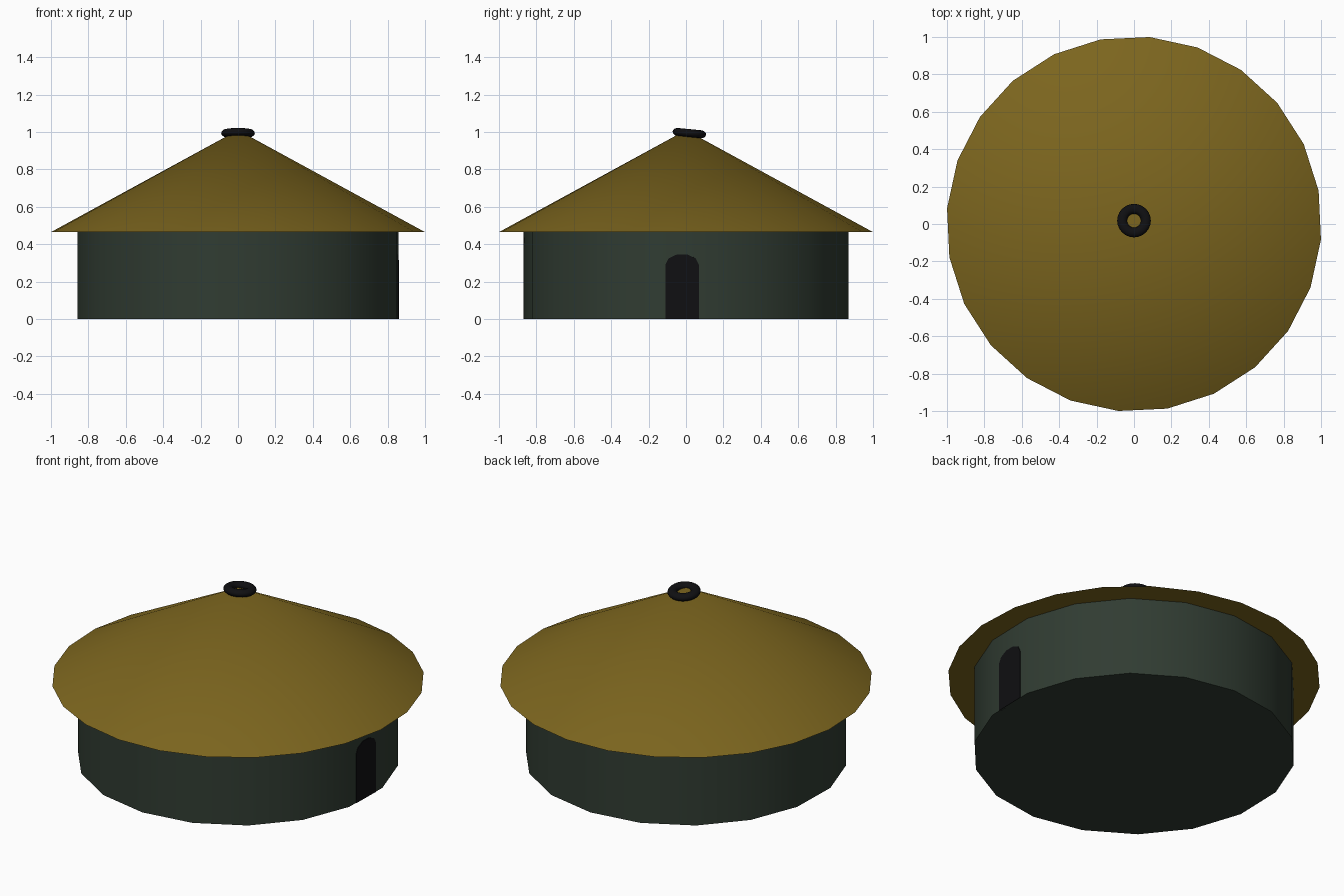
import bpy
import bmesh
from math import radians, cos, sin, pi

if "Cube" in bpy.data.objects:
    bpy.data.objects.remove(bpy.data.objects["Cube"])


def material(name, rgb):
    m = bpy.data.materials.new(name)
    m.diffuse_color = (*rgb, 1)
    m.use_nodes = True
    m.node_tree.nodes["Principled BSDF"].inputs["Base Color"].default_value = m.diffuse_color
    return m


THATCH = material("thatch", (0.20, 0.13, 0.013))
GREEN = material("green_wall", (0.030, 0.045, 0.032))
BLACK = material("black", (0.005, 0.005, 0.006))


def finish(name, mat, smooth=True):
    ob = bpy.context.object
    ob.name = ob.data.name = name
    ob.data.materials.append(mat)
    if smooth:
        bpy.ops.object.shade_smooth_by_angle(angle=radians(35))
    return ob


WALL_H, WALL_R = 0.465, 0.868
WALL_TURN = radians(-1.4)  # direction the door facet faces

# Round wall, 18 sides, with one facet centred on the door
bpy.ops.mesh.primitive_cylinder_add(vertices=18, radius=WALL_R, depth=WALL_H,
                                    location=(0, 0, WALL_H / 2))
wall = finish("wall", GREEN)
bm = bmesh.new()
bm.from_mesh(wall.data)
first = max(bm.verts, key=lambda v: v.co.y)
bm.free()
wall.rotation_euler.z = WALL_TURN  # primitive starts at +y, so a facet faces +x

# Conical roof, 24 sides, closed underneath
ROOF_TOP = 1.01
bpy.ops.mesh.primitive_cone_add(vertices=24, radius1=1.003, radius2=0,
                                depth=ROOF_TOP - WALL_H,
                                location=(0, 0, (ROOF_TOP + WALL_H) / 2),
                                rotation=(0, 0, radians(10.2)))
finish("roof", THATCH)

# Slightly tilted ring at the peak
bpy.ops.mesh.primitive_torus_add(major_segments=24, minor_segments=12,
                                 major_radius=0.0635, minor_radius=0.0265,
                                 location=(0, 0.018, 0.994),
                                 rotation=(radians(-5.5), 0, 0))
ring = finish("peak_ring", BLACK)
ring.scale.z = 0.8

# Arched door panel lying on the wall facet
half, spring, rise = 0.09, 0.29, 0.058
outline = [(-half, 0), (half, 0)]
outline += [(half * cos(pi * i / 5), spring + rise * sin(pi * i / 5)) for i in range(6)]
bm = bmesh.new()
face = bm.faces.new([bm.verts.new((-0.01, y, z)) for y, z in outline])
ext = bmesh.ops.extrude_face_region(bm, geom=[face])
moved = [g for g in ext["geom"] if isinstance(g, bmesh.types.BMVert)]
bmesh.ops.translate(bm, verts=moved, vec=(0.013, 0, 0))
bmesh.ops.recalc_face_normals(bm, faces=bm.faces)
mesh = bpy.data.meshes.new("door")
bm.to_mesh(mesh)
bm.free()
door = bpy.data.objects.new("door", mesh)
mesh.materials.append(BLACK)
bpy.context.collection.objects.link(door)
apothem = WALL_R * cos(pi / 18)
door.location = (apothem * cos(WALL_TURN), apothem * sin(WALL_TURN), 0)
door.rotation_euler.z = WALL_TURN
